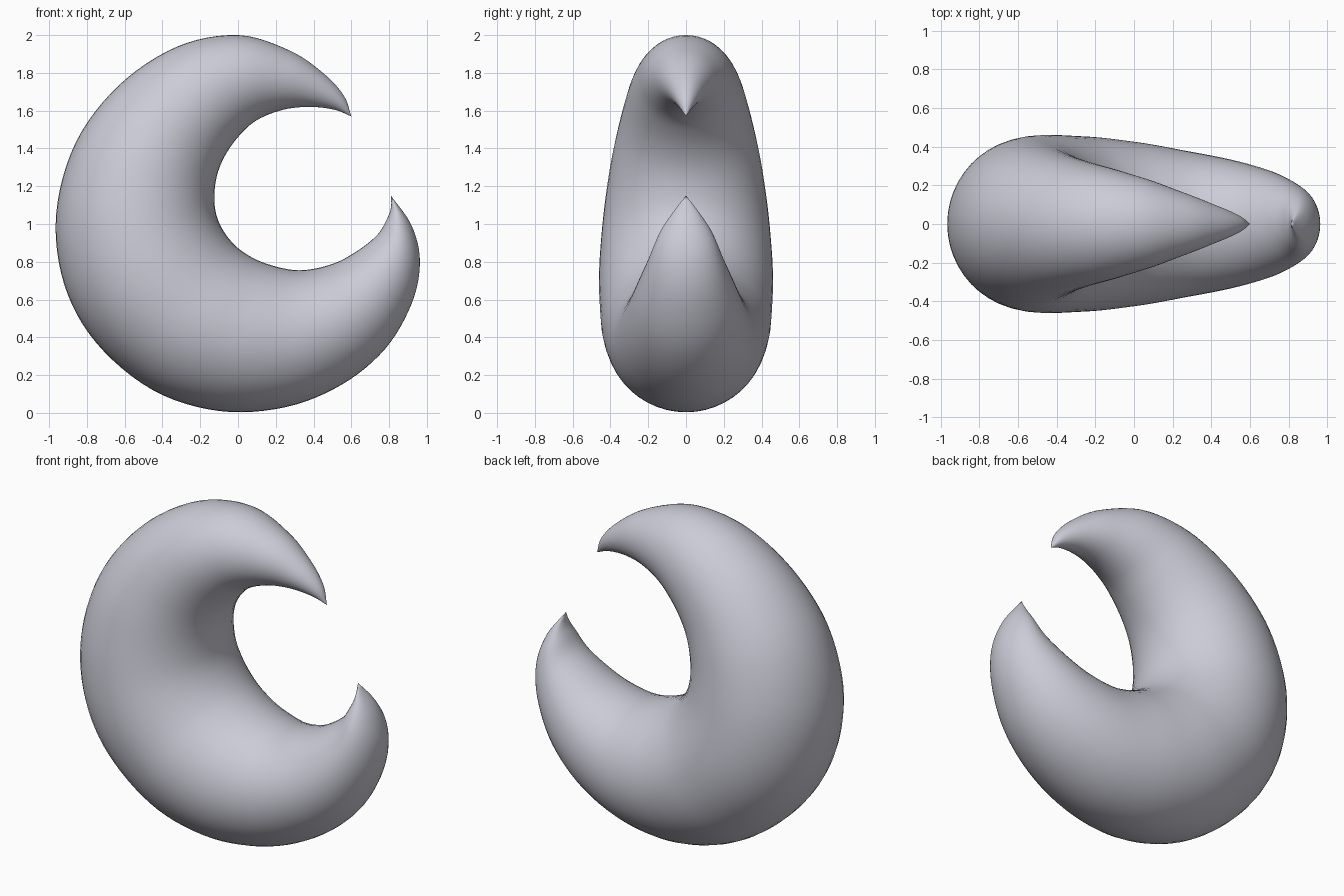
import bpy, bmesh, math
from mathutils import Vector

if "Cube" in bpy.data.objects:
    bpy.data.objects.remove(bpy.data.objects["Cube"])

# outer edge x,z and inner edge x,z of each round section, from upper tip to lower tip
PAIRS = [
    (0.60, 1.57, 0.60, 1.57), (0.56, 1.68, 0.51, 1.605), (0.45, 1.80, 0.38, 1.62),
    (0.27, 1.92, 0.24, 1.605), (0.0, 2.0, 0.10, 1.55), (-0.32, 1.94, 0.0, 1.46),
    (-0.63, 1.735, -0.075, 1.35), (-0.86, 1.43, -0.115, 1.24), (-0.963, 1.05, -0.125, 1.12),
    (-0.92, 0.68, -0.105, 1.02), (-0.75, 0.37, -0.05, 0.925), (-0.45, 0.12, 0.03, 0.85),
    (-0.1, 0.01, 0.15, 0.79), (0.25, 0.03, 0.32, 0.755), (0.55, 0.15, 0.49, 0.785),
    (0.78, 0.34, 0.62, 0.85), (0.92, 0.58, 0.735, 0.94), (0.963, 0.8, 0.79, 1.03),
    (0.92, 0.99, 0.81, 1.09), (0.81, 1.15, 0.81, 1.15)]
STEPS, SIDES = 6, 48


def spline(points):
    """Smooth curve through all points."""
    p = [Vector(q) for q in points]
    p = [2 * p[0] - p[1]] + p + [2 * p[-1] - p[-2]]
    out = []
    for i in range(1, len(p) - 2):
        a, b, c, d = p[i - 1:i + 3]
        for s in range(STEPS):
            t = s / STEPS
            out.append(0.5 * (2 * b + (c - a) * t + (2 * a - 5 * b + 4 * c - d) * t * t
                              + (3 * b - a - 3 * c + d) * t ** 3))
    return out + [p[-2]]


outer = spline([(x, 0, z) for x, z, _, _ in PAIRS])
inner = spline([(x, 0, z) for _, _, x, z in PAIRS])

# crescent body lofted through round sections
bm = bmesh.new()
rings = []
for o, i in zip(outer[1:-1], inner[1:-1]):
    mid, half = (o + i) / 2, (o - i) / 2
    side = Vector((0, half.length * 1.03, 0))
    rings.append([bm.verts.new(mid + half * math.cos(a) + side * math.sin(a))
                  for a in (2 * math.pi * k / SIDES for k in range(SIDES))])
for r, s in zip(rings, rings[1:]):
    for k in range(SIDES):
        n = (k + 1) % SIDES
        bm.faces.new((r[k], r[n], s[n], s[k]))

# pointed ends
for ring, tip in ((rings[0], outer[0]), (rings[-1], outer[-1])):
    v = bm.verts.new(tip)
    for k in range(SIDES):
        bm.faces.new((ring[k], ring[(k + 1) % SIDES], v))
bmesh.ops.recalc_face_normals(bm, faces=bm.faces)
for f in bm.faces:
    f.smooth = True

mesh = bpy.data.meshes.new("crescent")
bm.to_mesh(mesh)
bm.free()
body = bpy.data.objects.new("crescent", mesh)
bpy.context.collection.objects.link(body)
mat = bpy.data.materials.new("pale grey")
mat.diffuse_color = (0.6, 0.6, 0.68, 1)
mat.use_nodes = True
mat.node_tree.nodes["Principled BSDF"].inputs["Base Color"].default_value = mat.diffuse_color
mesh.materials.append(mat)
